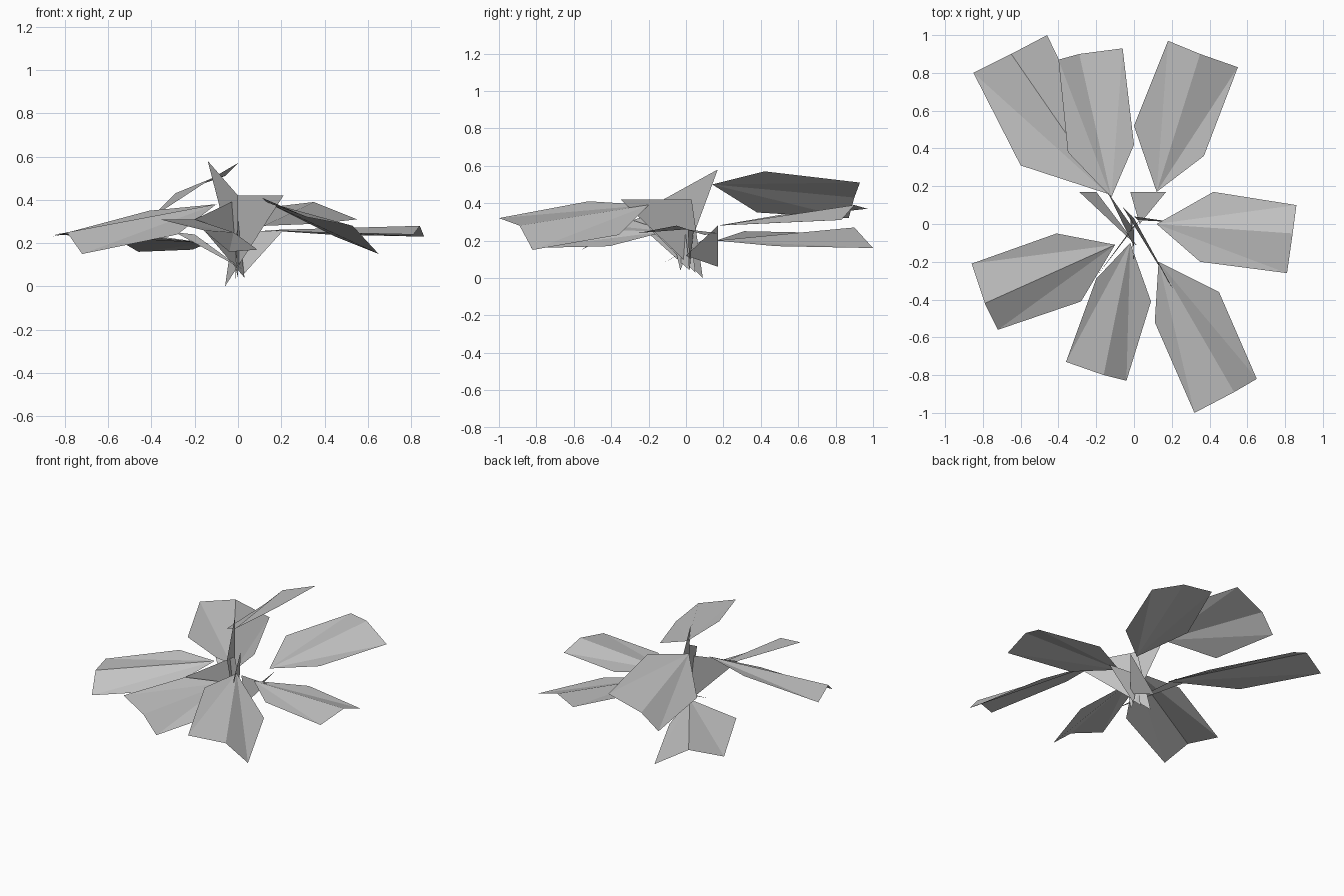
import bpy
from mathutils import Vector

default_cube = bpy.data.objects.get("Cube")
if default_cube:
    bpy.data.objects.remove(default_cube, do_unlink=True)


def flat_material(name, value):
    material = bpy.data.materials.new(name)
    material.use_nodes = True
    colour = (value, value, value, 1)
    material.diffuse_color = colour
    shader = next(n for n in material.node_tree.nodes if n.type == 'BSDF_PRINCIPLED')
    shader.inputs["Base Color"].default_value = colour
    shader.inputs["Roughness"].default_value = 0.8
    return material


grey = flat_material("plain grey", 0.55)


def sheet(name, points, faces):
    """Thin flat-shaded sheet from a few points given in hundredths of a unit."""
    mesh = bpy.data.meshes.new(name)
    mesh.from_pydata([Vector(point) / 100 for point in points], [], faces)
    mesh.materials.append(grey)
    mesh.update()
    part = bpy.data.objects.new(name, mesh)
    bpy.context.collection.objects.link(part)
    return part


def leaf(name, base, tip, right_side, right_corner, left_side, left_corner):
    """Blunt leaf folded along its midrib, right half first."""
    outline = [base, right_side, right_corner, tip, left_corner, left_side]
    last = len(outline) - 1
    fan = [(0, i, i + 1) for i in range(1, last)]
    return sheet(name, outline, fan)


def stalk(name, foot, inner, outer):
    """Tapered stalk blade, narrow at the foot and wide below its leaf."""
    return sheet(name, [foot, inner, outer], [(0, 1, 2)])


# Leaves: base, midrib tip, then side and corner of each half
leaf("left_leaf", base=(12, 0, 26), tip=(84, -5, 28),
     right_side=(35, -20, 25), right_corner=(81, -26, 24),
     left_side=(42, 17, 24), left_corner=(86, 10, 23))
leaf("front_left_leaf", base=(13, -20, 39), tip=(53, -89, 28),
     right_side=(11, -52, 41), right_corner=(32, -100, 32),
     left_side=(45, -36, 23), left_corner=(65, -82, 15))
leaf("front_leaf", base=(-2, -10, 25), tip=(-16, -80, 26),
     right_side=(-20, -29, 31), right_corner=(-36, -73, 31),
     left_side=(9, -41, 17), left_corner=(-4, -83, 16))
leaf("right_leaf", base=(-10, -11, 38), tip=(-79, -42, 25),
     right_side=(-41, -5, 35), right_corner=(-86, -21, 23),
     left_side=(-28, -41, 24), left_corner=(-72, -56, 15))
leaf("back_right_leaf", base=(-14, 16, 20), tip=(-65, 90, 27),
     right_side=(-21, 48, 17), right_corner=(-46, 100, 16),
     left_side=(-60, 31, 25), left_corner=(-85, 80, 24))
leaf("back_leaf", base=(-12, 14, 50), tip=(-29, 90, 43),
     right_side=(0, 42, 57), right_corner=(-6, 93, 51),
     left_side=(-35, 38, 35), left_corner=(-40, 87, 32))
leaf("back_left_leaf", base=(12, 17, 28), tip=(35, 90, 39),
     right_side=(37, 36, 29), right_corner=(55, 83, 31),
     left_side=(0, 52, 34), left_corner=(18, 97, 37))

# Stalks: foot at the crown, then the two ends of the wide upper edge
stalk("left_stalk", foot=(2, 2, 5), inner=(0, 4, 25), outer=(21, 1, 26))
stalk("front_left_stalk", foot=(-6, 9, 0), inner=(0, 3, 42), outer=(21, -35, 42))
stalk("front_stalk", foot=(-1, 5, 3), inner=(-2, 3, 20), outer=(0, -20, 27))
stalk("right_stalk", foot=(3, 2, 4), inner=(-1, -2, 40), outer=(-20, -28, 31))
stalk("back_right_stalk", foot=(2, -12, 8), inner=(-20, 17, 24), outer=(-29, 17, 25))
stalk("back_stalk", foot=(0, -3, 4), inner=(0, -12, 42), outer=(-14, 17, 58))
stalk("back_left_stalk", foot=(3, 0, 12), inner=(-2, 17, 6), outer=(17, 17, 28))
